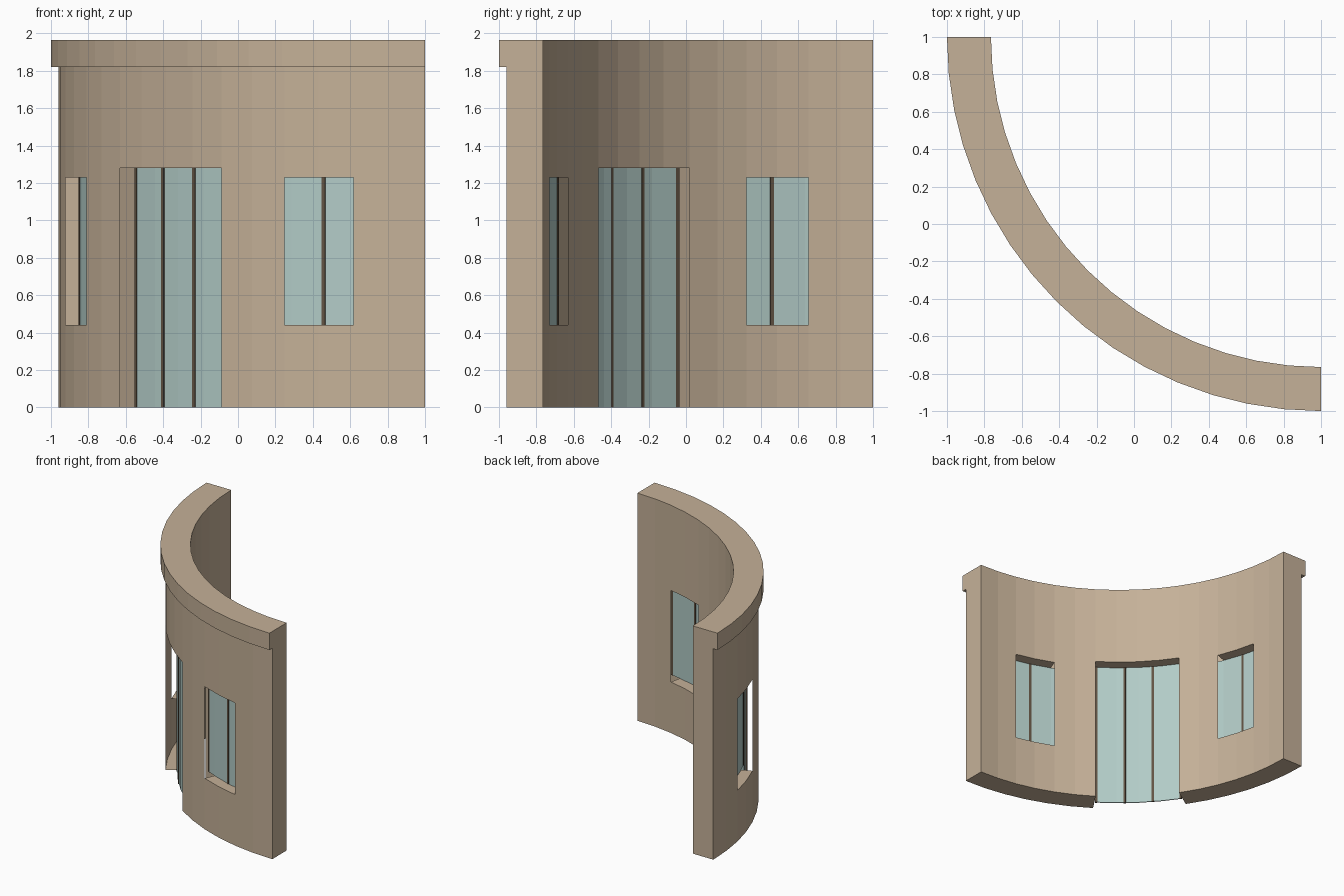
import bpy, bmesh, math
from mathutils import Vector

if "Cube" in bpy.data.objects:
    bpy.data.objects.remove(bpy.data.objects["Cube"], do_unlink=True)

# Main dimensions; the quarter circle is centred on (1, 1)
SEGS = 16
STEP = 90 / SEGS
R_IN, R_WALL, R_TRIM, R_GLASS = 1.765, 1.96, 2.0, 1.865
TRIM_Z, TOP = 1.82, 1.965
# Openings: first segment, last segment, bottom, top
WINDOWS = [(2, 4, 0.44, 1.23), (12, 14, 0.44, 1.23)]
DOOR = (6, 10, 0.0, 1.28)
OPENINGS = WINDOWS + [DOOR]


def material(name, color):
    m = bpy.data.materials.new(name)
    m.use_nodes = True
    m.diffuse_color = (*color, 1)
    m.node_tree.nodes["Principled BSDF"].inputs["Base Color"].default_value = (*color, 1)
    return m


TAN = material("tan plaster", (0.56, 0.44, 0.315))
GLASS = material("pale blue glass", (0.445, 0.60, 0.57))
BROWN = material("dark brown frame", (0.12, 0.085, 0.055))


def pt(deg, r, z):
    a = math.radians(deg)
    return Vector((1 - r * math.sin(a), 1 - r * math.cos(a), z))


def outward(deg):
    a = math.radians(deg)
    return Vector((-math.sin(a), -math.cos(a), 0))


def face(bm, points, normal):
    f = bm.faces.new([bm.verts.new(p) for p in points])
    f.normal_update()
    if f.normal.dot(normal) < 0:
        f.normal_flip()


def finish(bm, name, mat):
    bmesh.ops.remove_doubles(bm, verts=bm.verts, dist=0.0005)
    mesh = bpy.data.meshes.new(name)
    bm.to_mesh(mesh)
    bm.free()
    mesh.materials.append(mat)
    obj = bpy.data.objects.new(name, mesh)
    bpy.context.collection.objects.link(obj)
    return obj


def shell(bm, a, b, r, z0, z1, side):
    face(bm, [pt(a, r, z0), pt(b, r, z0), pt(b, r, z1), pt(a, r, z1)],
         outward((a + b) / 2) * side)


def ring(bm, a, b, r0, r1, z, side):
    face(bm, [pt(a, r0, z), pt(b, r0, z), pt(b, r1, z), pt(a, r1, z)],
         Vector((0, 0, side)))


# Hollow curved wall with a projecting top band
bm = bmesh.new()
for i in range(SEGS):
    a, b = i * STEP, (i + 1) * STEP
    gap = next((o for o in OPENINGS if o[0] <= i < o[1]), None)
    for r, top, side in ((R_IN, TOP, -1), (R_WALL, TRIM_Z, 1)):
        if gap is None:
            shell(bm, a, b, r, 0, top, side)
        else:
            shell(bm, a, b, r, gap[3], top, side)
            if gap[2] > 0:
                shell(bm, a, b, r, 0, gap[2], side)
    # Underside, sill and head of each opening
    if gap is not DOOR:
        ring(bm, a, b, R_IN, R_WALL, 0, -1)
    if gap:
        ring(bm, a, b, R_IN, R_WALL, gap[3], -1)
        if gap[2] > 0:
            ring(bm, a, b, R_IN, R_WALL, gap[2], 1)
    # Top band
    ring(bm, a, b, R_WALL, R_TRIM, TRIM_Z, -1)
    shell(bm, a, b, R_TRIM, TRIM_Z, TOP, 1)
    ring(bm, a, b, R_IN, R_TRIM, TOP, 1)
# End caps
profile = [(R_IN, 0), (R_WALL, 0), (R_WALL, TRIM_Z), (R_TRIM, TRIM_Z), (R_TRIM, TOP), (R_IN, TOP)]
for deg, normal in ((0, Vector((1, 0, 0))), (90, Vector((0, 1, 0)))):
    face(bm, [pt(deg, r, z) for r, z in profile], normal)
finish(bm, "curved_wall", TAN)


def glazing(name, start, end, z0, z1):
    """Thin curved pane following the wall facets."""
    bm = bmesh.new()
    stops = [start] + [k * STEP for k in range(SEGS) if start < k * STEP < end] + [end]
    ra, rb = R_GLASS - 0.004, R_GLASS + 0.004
    for a, b in zip(stops, stops[1:]):
        shell(bm, a, b, ra, z0, z1, -1)
        shell(bm, a, b, rb, z0, z1, 1)
        ring(bm, a, b, ra, rb, z0, -1)
        ring(bm, a, b, ra, rb, z1, 1)
    finish(bm, name, GLASS)


def post(name, deg, z0, z1):
    """Slim upright turned to face outward."""
    bm = bmesh.new()
    bmesh.ops.create_cube(bm, size=1)
    bmesh.ops.scale(bm, vec=(0.02, 0.014, z1 - z0), verts=bm.verts)
    obj = finish(bm, name, BROWN)
    obj.location = pt(deg, R_GLASS, (z0 + z1) / 2)
    obj.rotation_euler.z = -math.radians(deg)


def glazed_unit(name, middle, spacing, bays, z0, z1):
    start = middle - spacing * bays / 2
    glazing(name + "_glass", start, start + spacing * bays, z0, z1)
    for k in range(bays + 1):
        post(f"{name}_post_{k + 1}", start + k * spacing, z0, z1)


# Glass and uprights in the openings
for name, (first, last, z0, z1) in zip(("front_window", "side_window"), WINDOWS):
    glazed_unit(name, (first + last) / 2 * STEP, 8.2, 2, z0, z1)
glazed_unit("door", 45, 7.2, 3, DOOR[2], DOOR[3])
